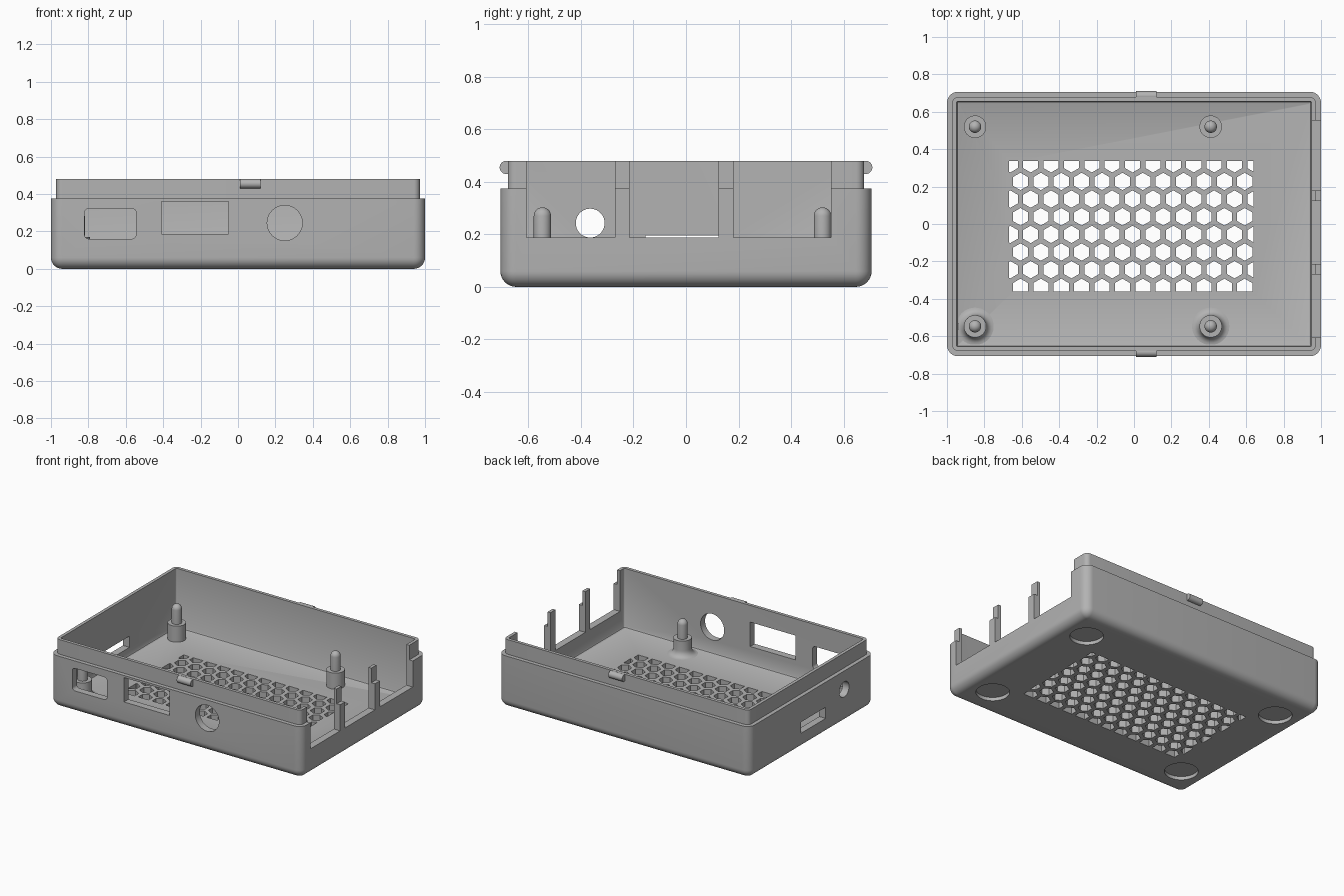
import bpy, bmesh, math
from mathutils import Matrix, Vector

if "Cube" in bpy.data.objects:
    bpy.data.objects.remove(bpy.data.objects["Cube"])

plastic = bpy.data.materials.new("grey_plastic")
plastic.diffuse_color = (0.45, 0.45, 0.45, 1)
plastic.use_nodes = True
plastic.node_tree.nodes["Principled BSDF"].inputs["Base Color"].default_value = plastic.diffuse_color

FLOOR, STEP, TOP = 0.055, 0.375, 0.48
HX, HY, CORNER = 1.0, 0.707, 0.06


def loft(bm, rings):
    """Join equal-length rings of points and cap both ends."""
    vs = [[bm.verts.new(p) for p in ring] for ring in rings]
    n = len(vs[0])
    for a, b in zip(vs, vs[1:]):
        for i in range(n):
            j = (i + 1) % n
            bm.faces.new((a[i], a[j], b[j], b[i]))
    bm.faces.new(vs[0][::-1])
    bm.faces.new(vs[-1])


def rounded_ring(hx, hy, r, z, seg=8):
    pts = []
    for k, (sx, sy) in enumerate(((1, 1), (-1, 1), (-1, -1), (1, -1))):
        for i in range(seg + 1):
            a = math.pi / 2 * (k + i / seg)
            pts.append(Vector((sx * (hx - r) + r * math.cos(a),
                               sy * (hy - r) + r * math.sin(a), z)))
    return pts


def circle(x, y, r, z, n=32):
    return [Vector((x + r * math.cos(2 * math.pi * i / n),
                    y + r * math.sin(2 * math.pi * i / n), z)) for i in range(n)]


def make(name, bm):
    bmesh.ops.recalc_face_normals(bm, faces=bm.faces)
    me = bpy.data.meshes.new(name)
    bm.to_mesh(me)
    bm.free()
    me.materials.append(plastic)
    ob = bpy.data.objects.new(name, me)
    bpy.context.collection.objects.link(ob)
    return ob


def smooth(ob):
    bpy.ops.object.select_all(action='DESELECT')
    ob.select_set(True)
    bpy.context.view_layer.objects.active = ob
    bpy.ops.object.shade_smooth_by_angle(angle=math.radians(30))


def box(bm, x0, x1, y0, y1, z0, z1):
    m = Matrix.Translation(((x0 + x1) / 2, (y0 + y1) / 2, (z0 + z1) / 2)) \
        @ Matrix.Diagonal((x1 - x0, y1 - y0, z1 - z0, 1))
    bmesh.ops.create_cube(bm, size=1, matrix=m)


def cylinder(bm, centre, r, depth, axis, n=40):
    rot = Vector((0, 0, 1)).rotation_difference(Vector(axis)).to_matrix().to_4x4()
    bmesh.ops.create_cone(bm, cap_ends=True, segments=n, radius1=r, radius2=r,
                          depth=depth, matrix=Matrix.Translation(centre) @ rot)


# Tray shell: section as (inset, height), rounded underside to lip to floor
R = 0.06
section = [(R - R * math.sin(a), R - R * math.cos(a))
           for a in (math.pi / 2 * i / 8 for i in range(9))]
section += [(0, STEP), (0.028, STEP), (0.028, TOP), (0.051, TOP),
            (0.051, FLOOR + 0.012), (0.055, FLOOR + 0.004), (0.063, FLOOR)]
bm = bmesh.new()
loft(bm, [rounded_ring(HX - i, HY - i, max(CORNER - i, 0.004), z) for i, z in section])
tray = make("tray", bm)

# Vent cutter: staggered hexagons trimmed to a rectangle
bm = bmesh.new()
PITCH = 0.109
for row in range(8):
    odd = row % 2 == 0
    for k in range(13 if odd else 12):
        x = (-0.6615 if odd else -0.607) + k * PITCH
        y = 0.322 - row * PITCH * 0.866
        hexa = [Vector((x + 0.0465 * math.sin(math.pi / 3 * i),
                        y + 0.0465 * math.cos(math.pi / 3 * i), 0)) for i in range(6)]
        loft(bm, [[p + Vector((0, 0, z)) for p in hexa] for z in (-0.05, 0.1)])
for co, no in (((-0.668, 0, 0), (-1, 0, 0)), ((0.64, 0, 0), (1, 0, 0)),
               ((0, 0.337, 0), (0, 1, 0)), ((0, -0.362, 0), (0, -1, 0))):
    bmesh.ops.bisect_plane(bm, geom=bm.verts[:] + bm.edges[:] + bm.faces[:],
                           plane_co=co, plane_no=no, clear_outer=True)
    bmesh.ops.holes_fill(bm, edges=[e for e in bm.edges if e.is_boundary], sides=0)
vents = make("vent_cutter", bm)

# Port cutter: wall openings and foot recesses
bm = bmesh.new()
for y0, y1 in ((-0.608, -0.27), (-0.215, 0.124), (0.18, 0.553)):
    box(bm, 0.9, 1.1, y0, y1, 0.188, 0.6)
box(bm, -0.41, -0.05, -0.8, -0.6, 0.185, 0.36)
box(bm, -1.1, -0.9, -0.155, 0.125, 0.115, 0.195)
cylinder(bm, (0.25, -0.7, 0.245), 0.094, 0.2, (0, 1, 0))
cylinder(bm, (-1, -0.365, 0.243), 0.055, 0.2, (1, 0, 0))
slot = rounded_ring(0.1375, 0.081, 0.022, 0, 5)
loft(bm, [[Vector((p.x - 0.6825, y, p.y + 0.241)) for p in slot] for y in (-0.8, -0.6)])
for sx in (-1, 1):
    for sy in (-1, 1):
        cylinder(bm, (sx * 0.8, sy * 0.475, 0), 0.11, 0.05, (0, 0, 1))
ports = make("port_cutter", bm)

bpy.context.view_layer.objects.active = tray
for cutter in (vents, ports):
    cutter.hide_render = True
    mod = tray.modifiers.new("cut", 'BOOLEAN')
    mod.operation, mod.solver, mod.object = 'DIFFERENCE', 'EXACT', cutter
    bpy.ops.object.modifier_apply(modifier=mod.name)
    bpy.data.objects.remove(cutter)
smooth(tray)

# Board posts with domed pins; the front pair flares into the floor
PIN, BOSS, BOSS_TOP = 0.033, 0.06, 0.17
dome = [(max(PIN * math.cos(a), 0.001), 0.303 - PIN + PIN * math.sin(a))
        for a in (math.pi / 2 * i / 8 for i in range(9))]
flare = [(0.1 - 0.04 * math.sin(a), FLOOR + 0.045 * (1 - math.cos(a)))
         for a in (math.pi / 2 * i / 6 for i in range(7))]
for y, base, label in ((0.52, [(BOSS, FLOOR)], "back"), (-0.547, flare, "front")):
    for x, side in ((-0.85, "left"), (0.41, "right")):
        profile = [(base[0][0], FLOOR - 0.01)] + base + [(BOSS, BOSS_TOP), (PIN, BOSS_TOP)] + dome
        bm = bmesh.new()
        loft(bm, [circle(x, y, r, z) for r, z in profile])
        smooth(make(f"{label}_{side}_post", bm))

# Snap catches on the lip
for sy, label in ((-1, "front"), (1, "back")):
    bm = bmesh.new()
    cylinder(bm, (0.065, sy * 0.685, 0.455), 0.025, 0.11, (1, 0, 0), 24)
    smooth(make(f"{label}_catch", bm))
